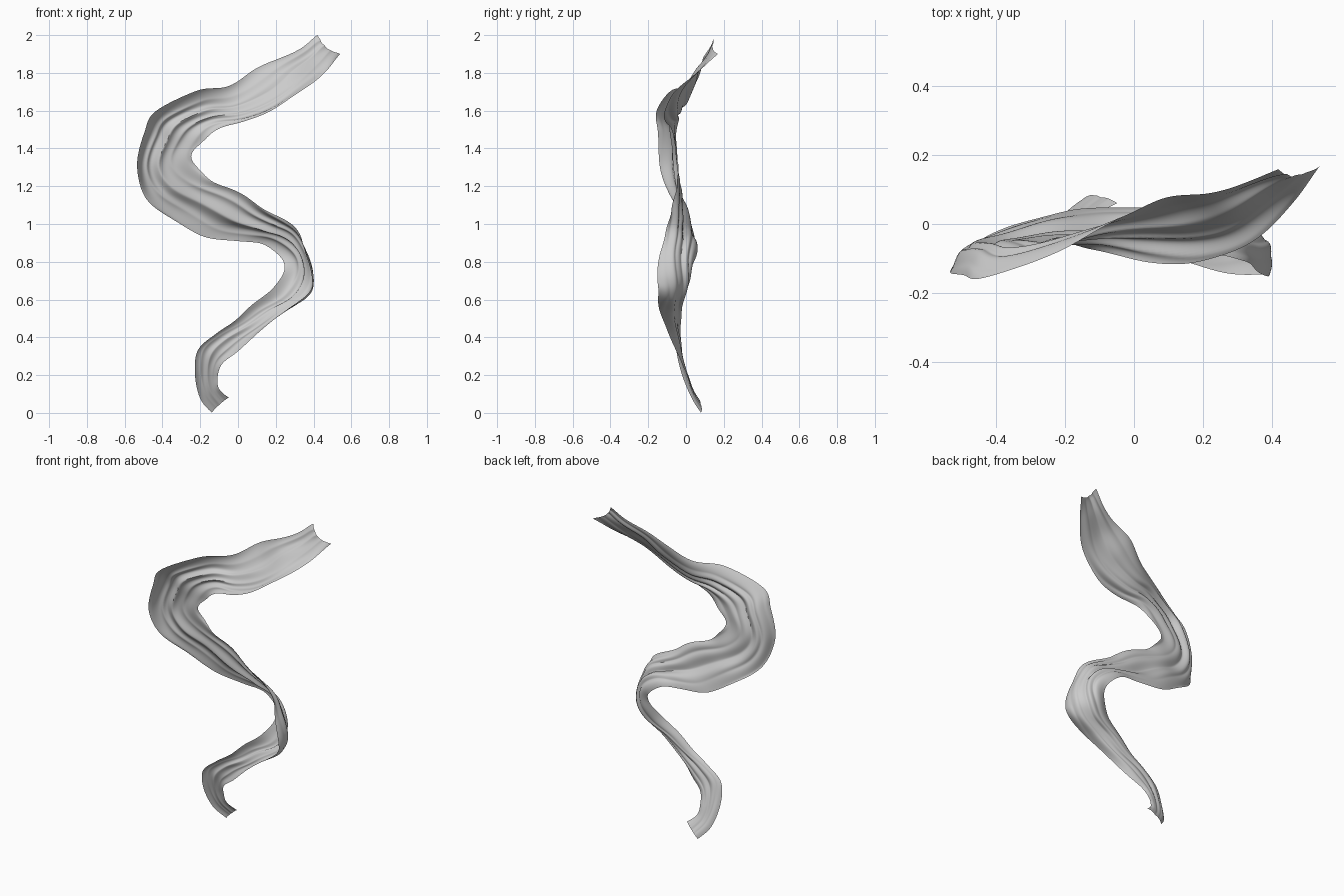
import bpy, bmesh, math
from mathutils import Vector

cube = bpy.data.objects.get("Cube")
if cube:
    bpy.data.objects.remove(cube, do_unlink=True)

# The two long edges of the ribbon, top to bottom, in hundredths (x, y, z)
OUTER_EDGE = [(42, 16, 200), (35, 13, 194), (22, 9, 188), (8, 7, 181), (-6, 1, 173), (-22, -8, 170),
              (-44, -16, 160), (-49, -15, 148), (-54, -14, 130), (-49, -8, 115), (-36, 0, 103), (-19, 4, 94),
              (0, 5, 91), (14, 6, 89), (23, 5, 82), (24, 2, 74), (19, -2, 66), (8, -4, 58),
              (-1, -5, 49), (-12, -5, 42), (-21, -5, 33), (-23, -2, 20), (-20, 3, 8), (-14, 8, 0)]
INNER_EDGE = [(54, 17, 190), (47, 7, 181), (34, -5, 171), (20, -11, 161), (4, -11, 155), (-10, -8, 150),
              (-19, -6, 144), (-24, -5, 137), (-23, -4, 131), (-15, -4, 124), (-3, -5, 118), (11, -7, 110),
              (25, -9, 102), (33, -11, 94), (36, -14, 84), (39, -15, 71), (38, -15, 64), (26, -14, 55),
              (13, -10, 44), (0, -5, 33), (-8, -2, 26), (-11, 1, 19), (-10, 3, 13), (-5, 6, 8)]
SPANS = len(OUTER_EDGE) - 1
STEPS_PER_SPAN = 9
COLUMNS = 56


def smooth_path(points, t):
    """Point on a Catmull-Rom curve through the given points."""
    i = min(int(t), SPANS - 1)
    f = t - i
    a, b, c, d = (Vector(points[min(max(k, 0), SPANS)]) / 100 for k in range(i - 1, i + 3))
    return 0.5 * (2 * b + (c - a) * f + (2 * a - 5 * b + 4 * c - d) * f ** 2
                  + (3 * b - a - 3 * c + d) * f ** 3)


def bump(t, centre, width):
    return math.exp(-((t - centre) / width) ** 2)


def fold_height(v, t):
    """Lengthwise pleats with soft ridges that drift and fade along the cloth."""
    drift = v + 0.06 * math.sin(0.7 * t + 4 * v) + 0.03 * math.sin(1.7 * t)
    broad = math.sin(2 * math.pi * 2.3 * drift + 0.4)
    ridge = math.sin(math.pi * 4.3 * drift + 0.5 * math.sin(0.5 * t))
    tight = 1 - 2 * math.sqrt(ridge * ridge + 0.02)
    ripple = math.sin(9 * v + 2.3 * t) * math.sin(1.1 * t)
    return 0.4 * broad + (0.4 + 0.2 * math.sin(0.9 * t + 5 * v)) * tight + 0.25 * ripple


def ribbon_point(t, v):
    outer, inner = smooth_path(OUTER_EDGE, t), smooth_path(INNER_EDGE, t)
    before, after = max(t - 0.6, 0), min(t + 0.6, SPANS)
    along = sum((smooth_path(e, after) - smooth_path(e, before) for e in (OUTER_EDGE, INNER_EDGE)), Vector())
    across = inner - outer
    normal = along.cross(across).normalized()
    # Hollow cross-section, deepest round the lower bend, with a turned-up lip on the upper bend
    middle = 1 - (2 * v - 1) ** 4
    hollow = 0.01 + 0.03 * bump(t, 4.2, 2) + 0.055 * bump(t, 15.7, 2.6) - 0.02 * bump(t, 0, 1)
    hollow = hollow * middle + 0.045 * bump(t, 7.5, 1.6) * math.sin(math.pi * math.sqrt(v)) ** 2
    # Pleats flatten towards both ends and both edges
    strength = 0.055 * (1 - 0.4 * bump(t, 0, 2) - 0.6 * bump(t, SPANS, 3))
    pleat = strength * across.length * fold_height(v, t) * (0.35 + 0.65 * math.sin(math.pi * v))
    # Notched upper end and gently wavering edges
    notch = along.normalized() * 0.03 * bump(t, 0, 0.5) * math.sin(math.pi * v)
    waver = across * 0.02 * math.sin(2.9 * t + 3 * v) * (2 * v - 1)
    return outer + across * v + normal * (pleat - hollow) + notch + waver


# Cloth ribbon sheet
bm = bmesh.new()
rows = []
for r in range(SPANS * STEPS_PER_SPAN + 1):
    rows.append([bm.verts.new(ribbon_point(r / STEPS_PER_SPAN, c / COLUMNS)) for c in range(COLUMNS + 1)])
for upper, lower in zip(rows, rows[1:]):
    for c in range(COLUMNS):
        bm.faces.new((upper[c], lower[c], lower[c + 1], upper[c + 1]))
mesh = bpy.data.meshes.new("cloth_ribbon")
bm.to_mesh(mesh)
bm.free()
ribbon = bpy.data.objects.new("cloth_ribbon", mesh)
bpy.context.collection.objects.link(ribbon)

# Plain grey cloth
grey = bpy.data.materials.new("light_grey_cloth")
grey.use_nodes = True
colour = (0.6, 0.6, 0.6, 1)
grey.diffuse_color = colour
grey.node_tree.nodes["Principled BSDF"].inputs["Base Color"].default_value = colour
mesh.materials.append(grey)

bpy.context.view_layer.objects.active = ribbon
ribbon.select_set(True)
bpy.ops.object.shade_smooth_by_angle(angle=math.radians(50))
